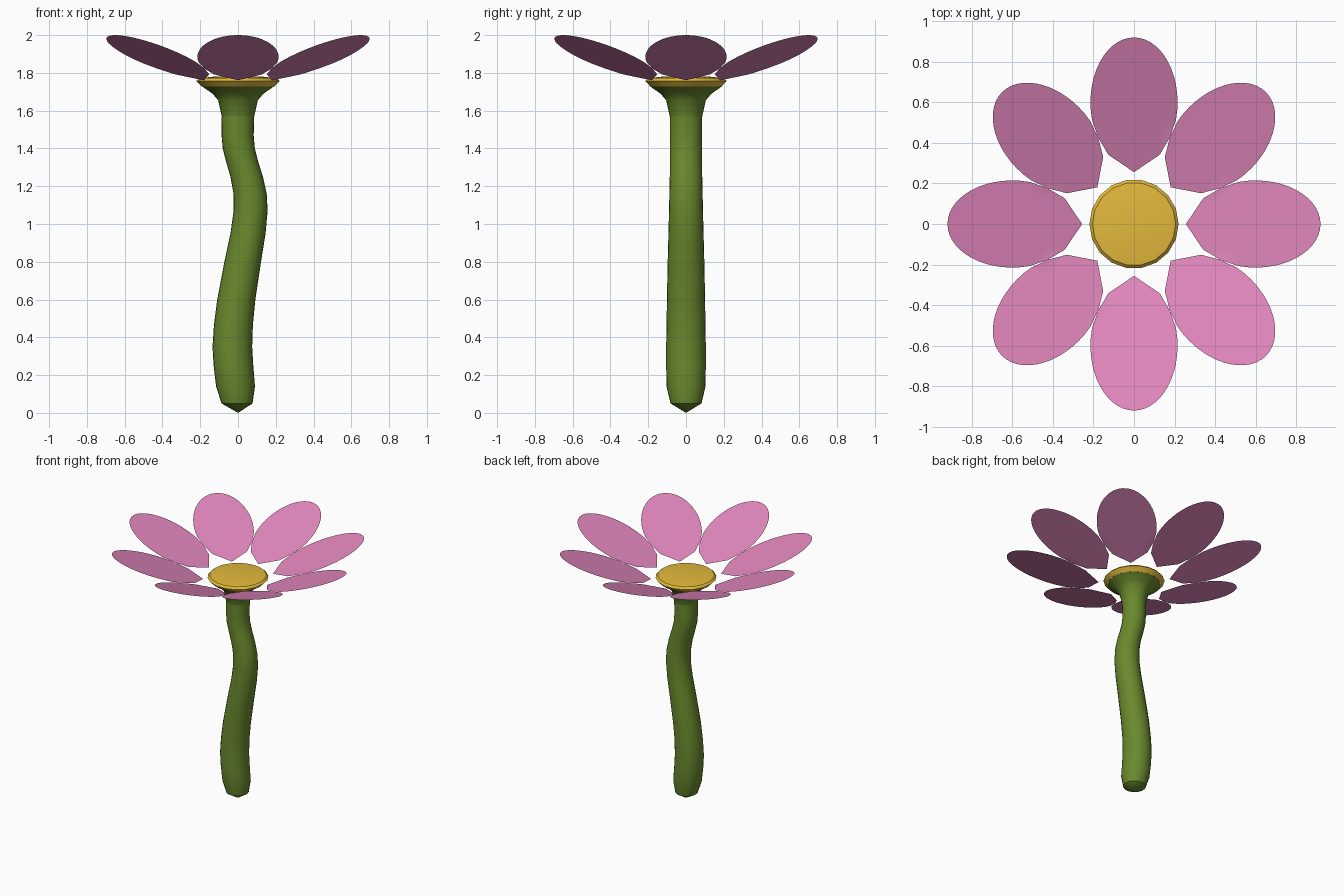
import bpy, bmesh, math
from mathutils import Matrix

if "Cube" in bpy.data.objects:
    bpy.data.objects.remove(bpy.data.objects["Cube"], do_unlink=True)


def material(name, rgb):
    m = bpy.data.materials.new(name)
    m.use_nodes = True
    m.diffuse_color = (*rgb, 1)
    m.node_tree.nodes["Principled BSDF"].inputs["Base Color"].default_value = (*rgb, 1)
    return m


pink = material("petal pink", (0.75, 0.24, 0.50))
green = material("stem green", (0.14, 0.25, 0.026))
yellow = material("centre yellow", (0.77, 0.49, 0.045))


def finish(name, bm, mat, angle=35):
    bmesh.ops.remove_doubles(bm, verts=bm.verts, dist=0.0005)
    bmesh.ops.recalc_face_normals(bm, faces=bm.faces)
    mesh = bpy.data.meshes.new(name)
    bm.to_mesh(mesh)
    bm.free()
    mesh.materials.append(mat)
    ob = bpy.data.objects.new(name, mesh)
    bpy.context.collection.objects.link(ob)
    bpy.ops.object.select_all(action="DESELECT")
    ob.select_set(True)
    bpy.context.view_layer.objects.active = ob
    bpy.ops.object.shade_smooth_by_angle(angle=math.radians(angle))
    return ob


def skin(bm, rows, closed):
    """Join successive rows of vertices with quads."""
    for a, b in zip(rows, rows[1:]):
        n = len(a)
        for i in range(n if closed else n - 1):
            j = (i + 1) % n
            bm.faces.new((a[i], a[j], b[j], b[i]))


def loft(name, sections, mat, sides, angle=35):
    """Stack round sections given as (height, x offset, radius)."""
    bm = bmesh.new()
    turn = math.tau / sides
    rows = [[bm.verts.new((x + r * math.cos(i * turn), r * math.sin(i * turn), z))
             for i in range(sides)] for z, x, r in sections]
    skin(bm, rows, True)
    return finish(name, bm, mat, angle)


# Wavy stem with a blunt pointed foot
loft("stem", [
    (0, 0, 0), (0.05, -0.005, 0.082), (0.14, -0.013, 0.103), (0.25, -0.024, 0.105),
    (0.35, -0.03, 0.105), (0.47, -0.024, 0.103), (0.6, -0.009, 0.101), (0.8, 0.025, 0.097),
    (0.95, 0.053, 0.093), (1.07, 0.067, 0.09), (1.16, 0.064, 0.088), (1.25, 0.046, 0.086),
    (1.33, 0.022, 0.085), (1.4, 0.004, 0.085), (1.47, -0.002, 0.085), (1.57, 0, 0.086)],
    green, 24)

# Flared cup under the flower head
loft("flower_cup", [(1.57, 0, 0.086), (1.655, 0, 0.105), (1.69, 0, 0.135),
                    (1.727, 0, 0.188), (1.727, 0, 0)], green, 24)

# Shallow domed centre
loft("flower_centre", [(1.727, 0, 0), (1.727, 0, 0.19), (1.757, 0, 0.22), (1.772, 0, 0.205),
                       (1.78, 0, 0.13), (1.784, 0, 0)], yellow, 18)

# Eight tilted petals, joined along their inner edges
PETALS, INNER, TIP = 8, 0.17, 0.92
MIDDLE, LENGTH, WIDTH = 0.6, 0.32, 0.215
SEAM = math.tan(math.pi / PETALS)


def half_width(u):
    oval = WIDTH * math.sqrt(max(0, 1 - ((u - MIDDLE) / LENGTH) ** 2))
    return min(u * SEAM, oval) if u < MIDDLE else oval


JOIN = 0.513
stations = [INNER + (JOIN - INNER) * k / 4 for k in range(5)]
stations += [JOIN + (TIP - JOIN) * math.sin(k * math.pi / 28) for k in range(1, 15)]
bm = bmesh.new()
for p in range(PETALS):
    spin = Matrix.Rotation(p * math.tau / PETALS, 3, "Z")
    rows = []
    for u in stations:
        w, z = half_width(u), 2 - 0.36 * (TIP - u)
        row = [bm.verts.new((u, w * (s / 3), z)) for s in range(-3, 4)]
        bmesh.ops.rotate(bm, verts=row, matrix=spin)
        rows.append(row)
    skin(bm, rows, False)
finish("petals", bm, pink)
